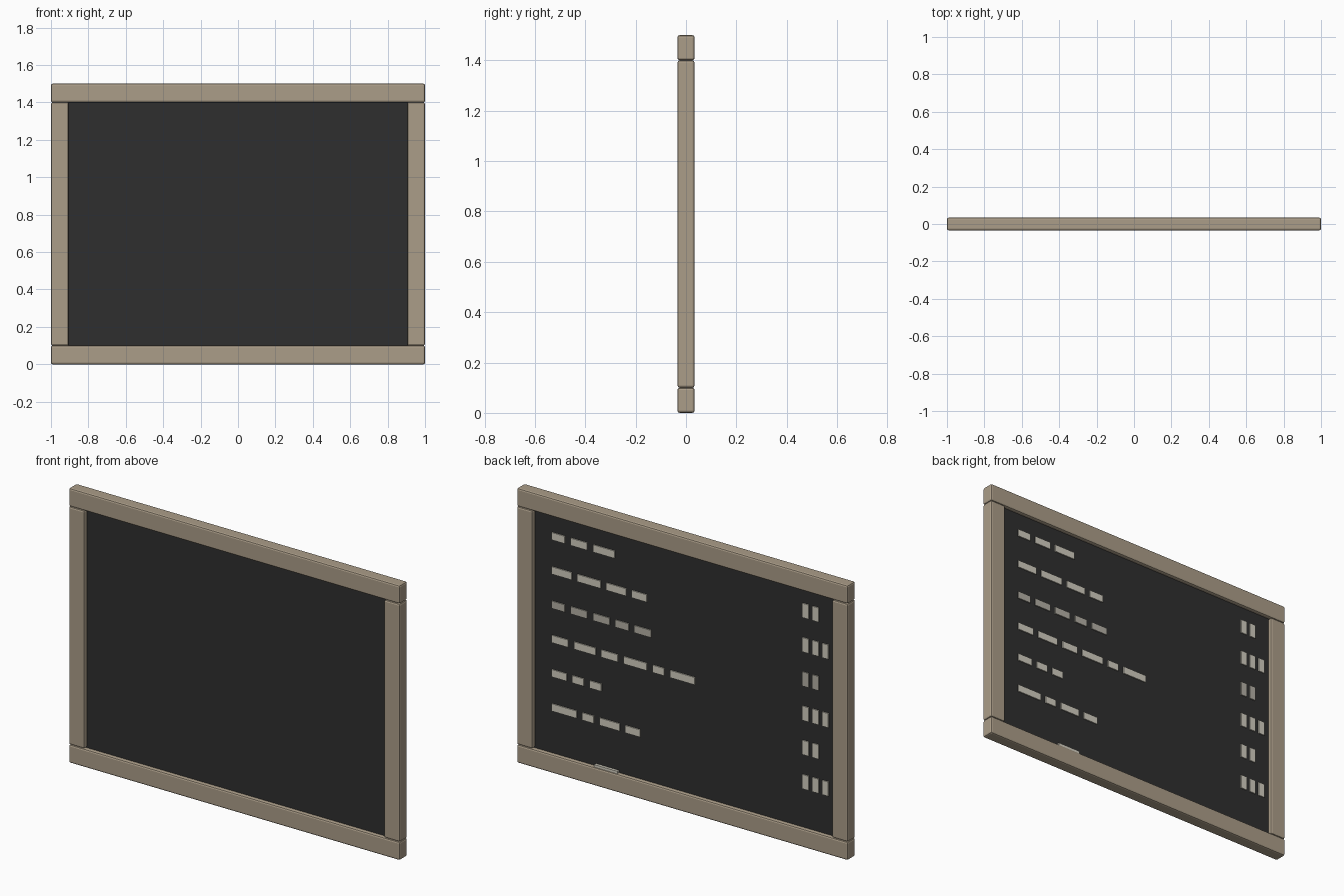
import bpy

if "Cube" in bpy.data.objects:
    bpy.data.objects.remove(bpy.data.objects["Cube"])

def material(name, rgb):
    m = bpy.data.materials.new(name)
    m.diffuse_color = (*rgb, 1)
    m.use_nodes = True
    m.node_tree.nodes["Principled BSDF"].inputs["Base Color"].default_value = m.diffuse_color
    return m

WOOD = material("wood", (0.41, 0.34, 0.25))
SLATE = material("slate", (0.028, 0.028, 0.028))
CHALK = material("chalk", (0.65, 0.62, 0.53))
FADED = material("faded_chalk", (0.46, 0.44, 0.38))

def box(name, x, y, z, mat, bevel=0):
    """Box from (min, max) pairs on each axis."""
    bpy.ops.mesh.primitive_cube_add(
        size=1, location=[(a + b) / 2 for a, b in (x, y, z)])
    o = bpy.context.object
    o.name = name
    o.scale = [b - a for a, b in (x, y, z)]
    bpy.ops.object.transform_apply(location=False, rotation=False, scale=True)
    o.data.materials.append(mat)
    if bevel:
        mod = o.modifiers.new("rounded_edges", 'BEVEL')
        mod.width = bevel
        mod.segments = 2
    return o

# Frame: two full-width rails with stiles between them
D = (-0.034, 0.034)
box("bottom_rail", (-1, 1), D, (0, 0.1), WOOD, 0.009)
box("top_rail", (-1, 1), D, (1.4, 1.5), WOOD, 0.009)
box("right_stile", (0.905, 1), D, (0.1, 1.4), WOOD, 0.009)
box("left_stile", (-1, -0.905), D, (0.1, 1.4), WOOD, 0.009)

# Writing panel
box("panel", (-0.92, 0.92), (-0.0125, 0.0125), (0.08, 1.42), SLATE)

# Chalk strokes on the back face: item dashes per row, then price ticks
ROWS = [
    ((.08, .10, .13), 2),
    ((.12, .14, .12, .09), 3),
    ((.08, .10, .10, .08, .10), 2),
    ((.10, .13, .10, .14, .07, .15), 3),
    ((.09, .07, .07), 2),
    ((.15, .07, .12, .09), 3),
]
STROKE_Y = (0.0115, 0.0185)
for r, (dashes, ticks) in enumerate(ROWS):
    z = 1.285 - r * 0.187
    mat = FADED if r == 2 else CHALK
    x = 0.80
    for w in dashes:
        box("item_dash", (x - w, x), STROKE_Y, (z - 0.02, z + 0.02), mat)
        x -= w + 0.035
    for i in range(ticks):
        x = -0.715 - i * 0.06
        box("price_tick", (x - 0.037, x), STROKE_Y, (z - 0.039, z + 0.039), mat)

# Stick of chalk lying on the bottom rail
box("chalk_stick", (0.395, 0.535), (0.014, 0.029), (0.099, 0.113), CHALK)

for o in bpy.context.scene.objects:
    o.select_set(True)
bpy.ops.object.shade_flat()
